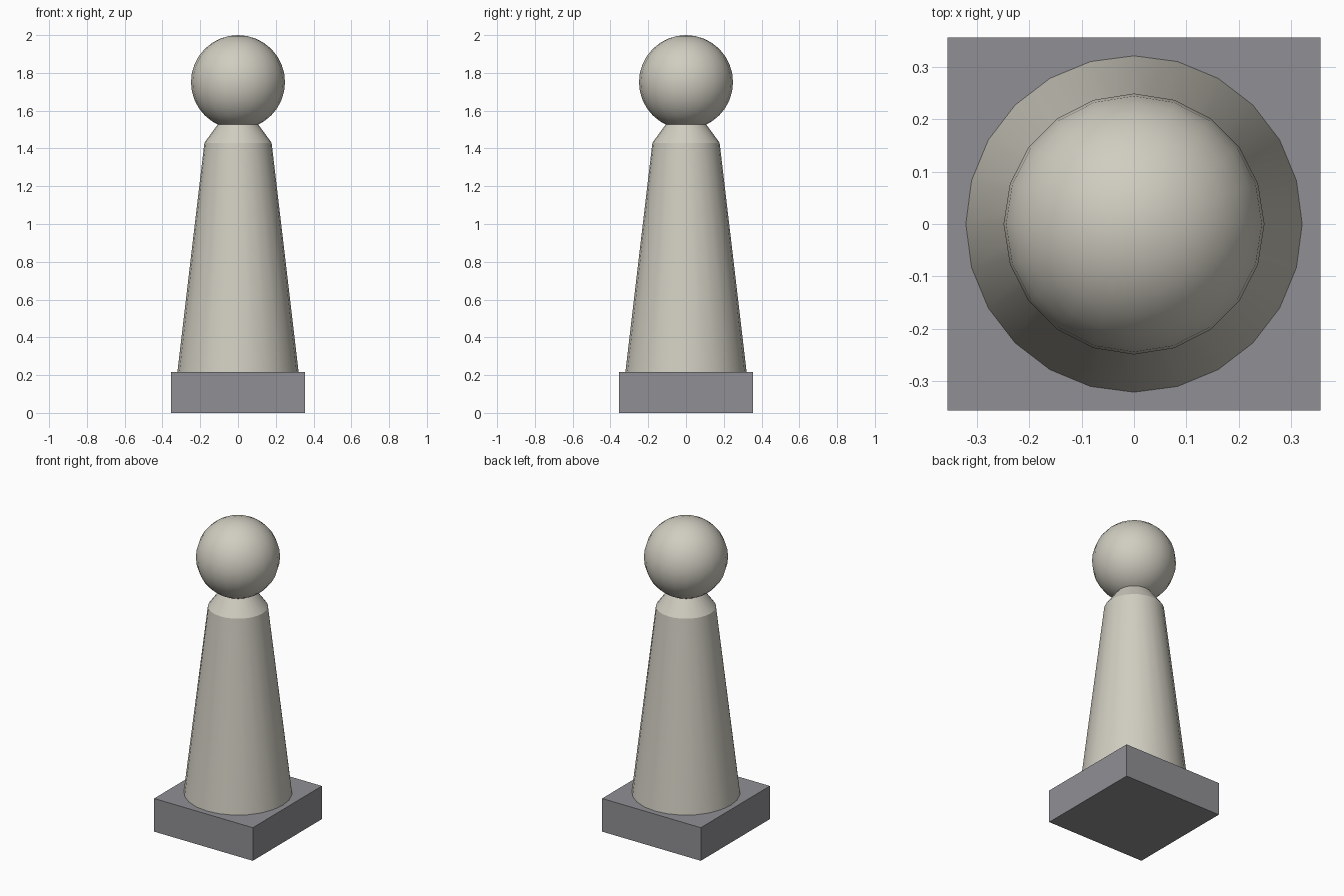
import bpy
import math

cube = bpy.data.objects.get("Cube")
if cube:
    bpy.data.objects.remove(cube, do_unlink=True)


def make_material(name, color):
    mat = bpy.data.materials.new(name)
    mat.use_nodes = True
    mat.diffuse_color = color
    mat.node_tree.nodes["Principled BSDF"].inputs["Base Color"].default_value = color
    return mat


def finish(name, mat, smooth=True):
    obj = bpy.context.object
    obj.name = name
    obj.data.materials.append(mat)
    if smooth:
        bpy.ops.object.shade_smooth_by_angle(angle=math.radians(30))
    return obj


def frustum(name, bottom_radius, top_radius, bottom, top, mat):
    bpy.ops.mesh.primitive_cone_add(
        vertices=24, radius1=bottom_radius, radius2=top_radius,
        depth=top - bottom, location=(0, 0, (bottom + top) / 2))
    return finish(name, mat)


stone = make_material("pale stone", (0.63, 0.61, 0.53, 1))
grey = make_material("plinth grey", (0.28, 0.275, 0.295, 1))

# Square plinth
bpy.ops.mesh.primitive_cube_add(size=1, location=(0, 0, 0.108))
bpy.context.object.scale = (0.712, 0.712, 0.216)
bpy.ops.object.transform_apply(location=False, rotation=False)
finish("plinth", grey, smooth=False)

# Tapered shaft and sloping neck
frustum("shaft", 0.321, 0.178, 0.216, 1.43, stone)
frustum("neck", 0.178, 0.105, 1.43, 1.53, stone)

# Ball on top
bpy.ops.mesh.primitive_uv_sphere_add(
    segments=20, ring_count=16, radius=0.249, location=(0, 0, 1.751))
finish("ball", stone)
